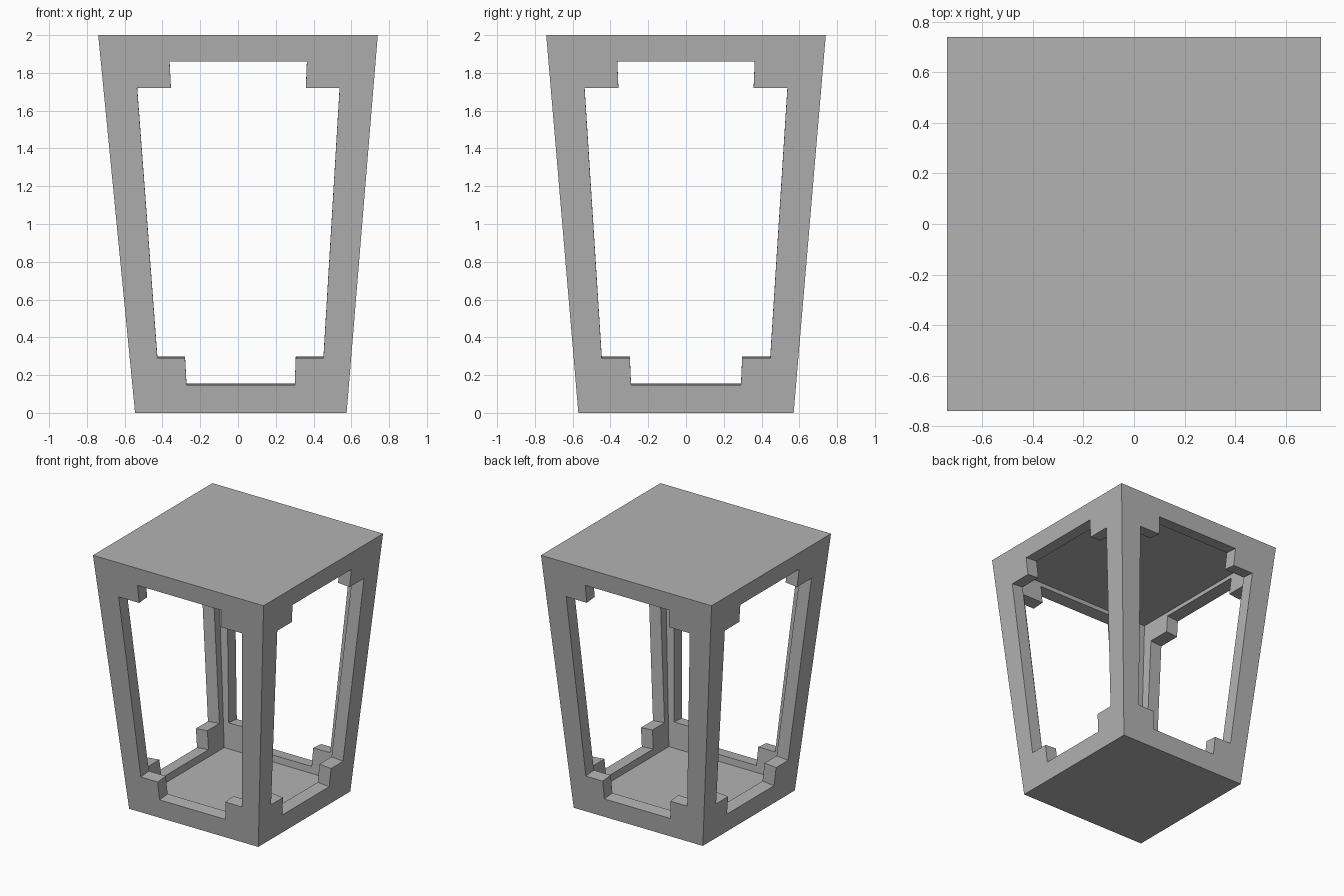
import bpy
import bmesh
from mathutils import Vector

cube = bpy.data.objects.get("Cube")
if cube:
    bpy.data.objects.remove(cube)

HEIGHT = 2.0
WALL = 0.1
# Footprint corners, running counter-clockwise from front left of the sheet
BOTTOM = [Vector(p) for p in ((-0.545, -0.57, 0), (0.575, -0.57, 0), (0.575, 0.57, 0), (-0.545, 0.57, 0))]
TOP = [Vector((x, y, HEIGHT)) for x, y in ((-0.74, -0.74), (0.74, -0.74), (0.74, 0.74), (-0.74, 0.74))]

# Window outline as (fraction of half width, height)
LOW, LOW_STEP, HIGH_STEP, HIGH = 0.147, 0.29, 1.72, 1.86
WIDE, NARROW = 0.75, 0.5

grey = bpy.data.materials.new("plain grey")
grey.use_nodes = True
colour = (0.45, 0.45, 0.45, 1)
grey.diffuse_color = colour
grey.node_tree.nodes["Principled BSDF"].inputs["Base Color"].default_value = colour

bm = bmesh.new()
low = [bm.verts.new(p) for p in BOTTOM]
high = [bm.verts.new(p) for p in TOP]
bm.faces.new(low[::-1])
bm.faces.new(high)


def side_panel(a, b):
    """One leaning wall with a stepped window, made of four frame faces."""
    def point(s, z):
        left = BOTTOM[a].lerp(TOP[a], z / HEIGHT)
        right = BOTTOM[b].lerp(TOP[b], z / HEIGHT)
        return bm.verts.new(left.lerp(right, (s + 1) / 2))

    def stepped_edge(step, end):
        outline = ((-WIDE, step), (-NARROW, step), (-NARROW, end),
                   (NARROW, end), (NARROW, step), (WIDE, step))
        return [point(s, z) for s, z in outline]

    sill = stepped_edge(LOW_STEP, LOW)
    lintel = stepped_edge(HIGH_STEP, HIGH)
    bm.faces.new([low[a], low[b]] + sill[::-1])
    bm.faces.new([high[b], high[a]] + lintel)
    bm.faces.new([low[a], sill[0], lintel[0], high[a]])
    bm.faces.new([low[b], high[b], lintel[-1], sill[-1]])


for i in range(4):
    side_panel(i, (i + 1) % 4)

bm.normal_update()
mesh = bpy.data.meshes.new("lantern_frame")
bm.to_mesh(mesh)
bm.free()
mesh.materials.append(grey)
frame = bpy.data.objects.new("lantern_frame", mesh)
bpy.context.collection.objects.link(frame)

# Hollow shell with even walls, floor and ceiling
shell = frame.modifiers.new("wall thickness", 'SOLIDIFY')
shell.thickness = WALL
shell.offset = -1
shell.use_even_offset = True
shell.use_quality_normals = True
